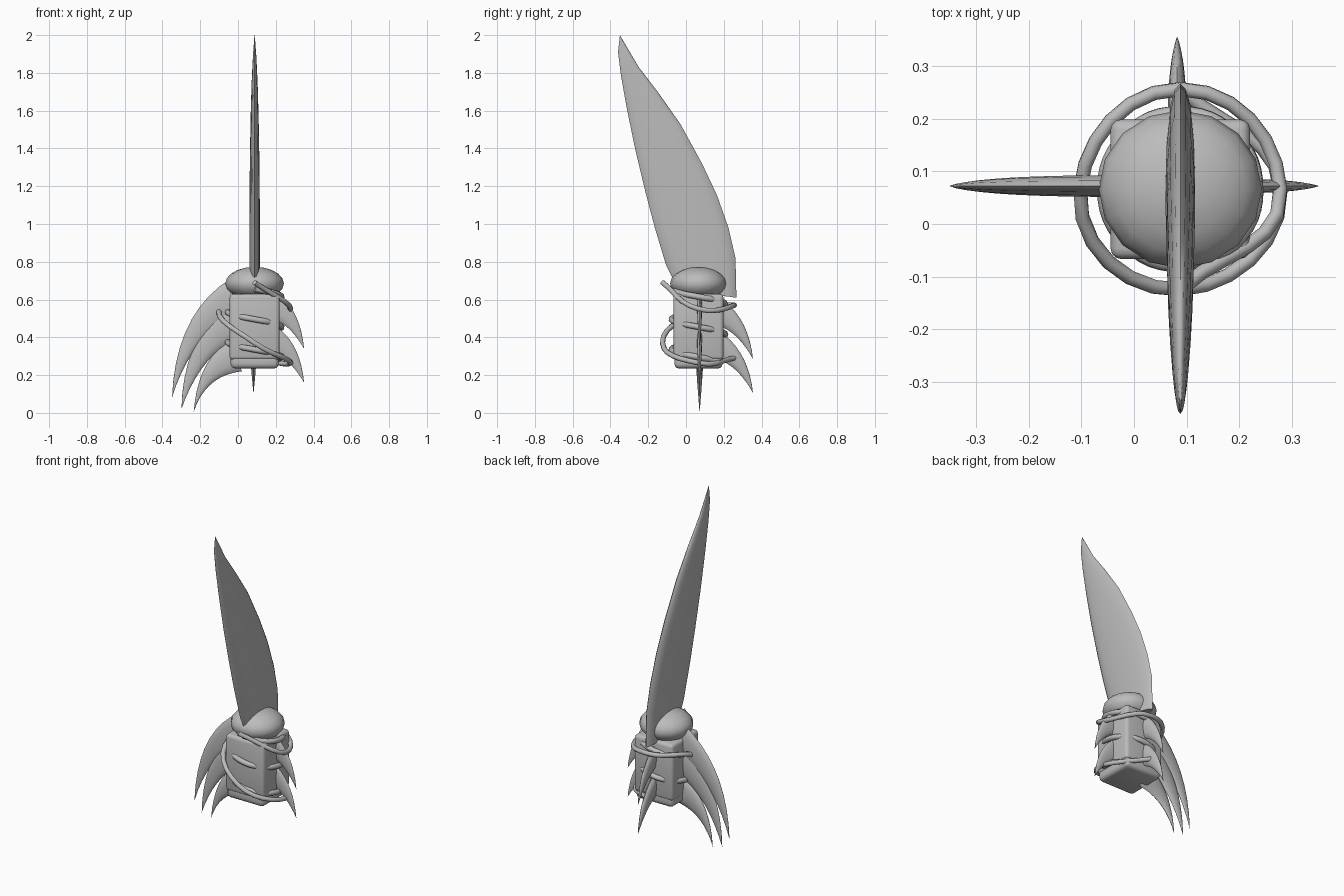
import bpy, bmesh, math
from mathutils import Vector

cube = bpy.data.objects.get("Cube")
if cube:
    bpy.data.objects.remove(cube, do_unlink=True)

CX, CY = 0.088, 0.066

grey = bpy.data.materials.new("plain_grey")
grey.use_nodes = True
grey.diffuse_color = (0.5, 0.5, 0.5, 1)
grey.node_tree.nodes["Principled BSDF"].inputs["Base Color"].default_value = (0.5, 0.5, 0.5, 1)


def add_object(name, mesh, angle=40):
    obj = bpy.data.objects.new(name, mesh)
    bpy.context.collection.objects.link(obj)
    mesh.materials.clear()
    mesh.materials.append(grey)
    bpy.ops.object.select_all(action='DESELECT')
    obj.select_set(True)
    bpy.context.view_layer.objects.active = obj
    bpy.ops.object.shade_smooth_by_angle(angle=math.radians(angle))
    return obj


def from_bmesh(name, bm, angle=40):
    bmesh.ops.recalc_face_normals(bm, faces=bm.faces)
    mesh = bpy.data.meshes.new(name)
    bm.to_mesh(mesh)
    bm.free()
    return add_object(name, mesh, angle)


def lens_loft(name, edge_a, edge_b, thickness, along_y, offset, sides=12):
    """Loft lens-shaped sections between two edge curves lying in one plane."""
    bm = bmesh.new()
    rings = []
    for (ua, za), (ub, zb), half in zip(edge_a, edge_b, thickness):
        ring = []
        for i in range(sides):
            a = math.tau * i / sides
            f = (1 - math.cos(a)) / 2
            u, z, w = ua + (ub - ua) * f, za + (zb - za) * f, half * math.sin(a) + offset
            ring.append(bm.verts.new((w, u, z) if along_y else (u, w, z)))
        rings.append(ring)
    for r, s in zip(rings, rings[1:]):
        for i in range(sides):
            j = (i + 1) % sides
            bm.faces.new((r[i], r[j], s[j], s[i]))
    bm.faces.new(rings[0])
    bm.faces.new(rings[-1])
    return from_bmesh(name, bm, 60)


def arc(base, ctrl, tip, n=9):
    b, c, t = Vector(base), Vector(ctrl), Vector(tip)
    return [b * (1 - f) ** 2 + c * 2 * f * (1 - f) + t * f * f
            for f in (i / n for i in range(n))] + [t + (b - t) * 0.002]


def claw(name, outer, inner, tip, half, along_y=False):
    n = 9
    thick = [half * (1 - (i / n) ** 2) + 0.0005 for i in range(n + 1)]
    lens_loft(name, arc(*outer, tip), arc(*inner, tip), thick, along_y,
              CX - 0.006 if along_y else 0.072)


def box(name, size, z0, z1, bevel):
    bm = bmesh.new()
    bmesh.ops.create_cube(bm, size=1)
    for v in bm.verts:
        v.co = Vector((CX + v.co.x * size, CY + v.co.y * size, (z0 + z1) / 2 + v.co.z * (z1 - z0)))
    bmesh.ops.bevel(bm, geom=bm.edges[:], offset=bevel, segments=3, profile=0.5, affect='EDGES')
    return from_bmesh(name, bm)


def cord(name, points, radius):
    curve = bpy.data.curves.new(name + "_path", 'CURVE')
    curve.dimensions = '3D'
    curve.bevel_depth = radius
    curve.bevel_resolution = 2
    curve.use_fill_caps = True
    curve.resolution_u = 6
    spline = curve.splines.new('BEZIER')
    spline.bezier_points.add(len(points) - 1)
    for bp, p in zip(spline.bezier_points, points):
        bp.co = p
        bp.handle_left_type = bp.handle_right_type = 'AUTO'
    temp = bpy.data.objects.new(name + "_path", curve)
    bpy.context.collection.objects.link(temp)
    bpy.context.view_layer.update()
    mesh = bpy.data.meshes.new_from_object(temp.evaluated_get(bpy.context.evaluated_depsgraph_get()))
    bpy.data.objects.remove(temp, do_unlink=True)
    add_object(name, mesh, 60)


def around(turn, radius, z):
    a = math.tau * turn
    return (CX + radius * math.sin(a), CY - radius * math.cos(a), z)


# Grip block and its bottom rim
box("grip_block", 0.265, 0.28, 0.63, 0.02)
box("grip_base", 0.255, 0.235, 0.315, 0.025)

# Flattened knob
bm = bmesh.new()
bmesh.ops.create_uvsphere(bm, u_segments=16, v_segments=10, radius=1)
for v in bm.verts:
    v.co = Vector((CX + v.co.x * 0.155, CY + v.co.y * 0.15, 0.685 + v.co.z * 0.088))
from_bmesh("knob", bm, 60)

# Large curved blade
front_edge = [(-0.04, 0.65), (-0.105, 0.78), (-0.165, 0.98), (-0.215, 1.17), (-0.27, 1.4),
              (-0.315, 1.62), (-0.345, 1.79), (-0.36, 1.91), (-0.35, 2.0)]
back_edge = [(0.267, 0.61), (0.262, 0.82), (0.225, 0.98), (0.165, 1.15), (0.085, 1.32),
             (-0.03, 1.53), (-0.15, 1.7), (-0.25, 1.83), (-0.347, 1.995)]
lens_loft("blade", front_edge, back_edge,
          [0.028, 0.028, 0.028, 0.027, 0.025, 0.021, 0.016, 0.01, 0.001], True, CX, 16)

# Side and rear claws: outer edge, inner edge, tip
claw("right_claw_top", ((-0.04, 0.71), (-0.33, 0.53)), ((-0.03, 0.5), (-0.25, 0.4)), (-0.35, 0.08), 0.02)
claw("right_claw_middle", ((-0.03, 0.59), (-0.29, 0.42)), ((-0.02, 0.38), (-0.2, 0.3)), (-0.3, 0.02), 0.02)
claw("right_claw_bottom", ((-0.03, 0.39), (-0.21, 0.3)), ((0.02, 0.22), (-0.17, 0.2)), (-0.235, 0.005), 0.02)
for label, drop in (("top", 0), ("bottom", 0.18)):
    claw("left_claw_" + label, ((0.2, 0.64 - drop), (0.33, 0.55 - drop)),
         ((0.2, 0.49 - drop), (0.28, 0.46 - drop)), (0.35, 0.34 - drop), 0.013)
    claw("rear_claw_" + label, ((0.18, 0.61 - drop), (0.33, 0.51 - drop)),
         ((0.18, 0.46 - drop), (0.28, 0.42 - drop)), (0.355, 0.285 - drop), 0.018, True)

# Loose outer cord, one height per quarter turn
heights = [0.69, 0.55, 0.57, 0.54, 0.37, 0.265, 0.29]
cord("outer_cord", [around(i / 4, 0.19, z) for i, z in enumerate(heights)], 0.014)

# Tight inner cord that shows through the block faces
cord("inner_cord", [around(i / 8, 0.142, 0.655 - 0.16 * i / 8) for i in range(20)], 0.016)
